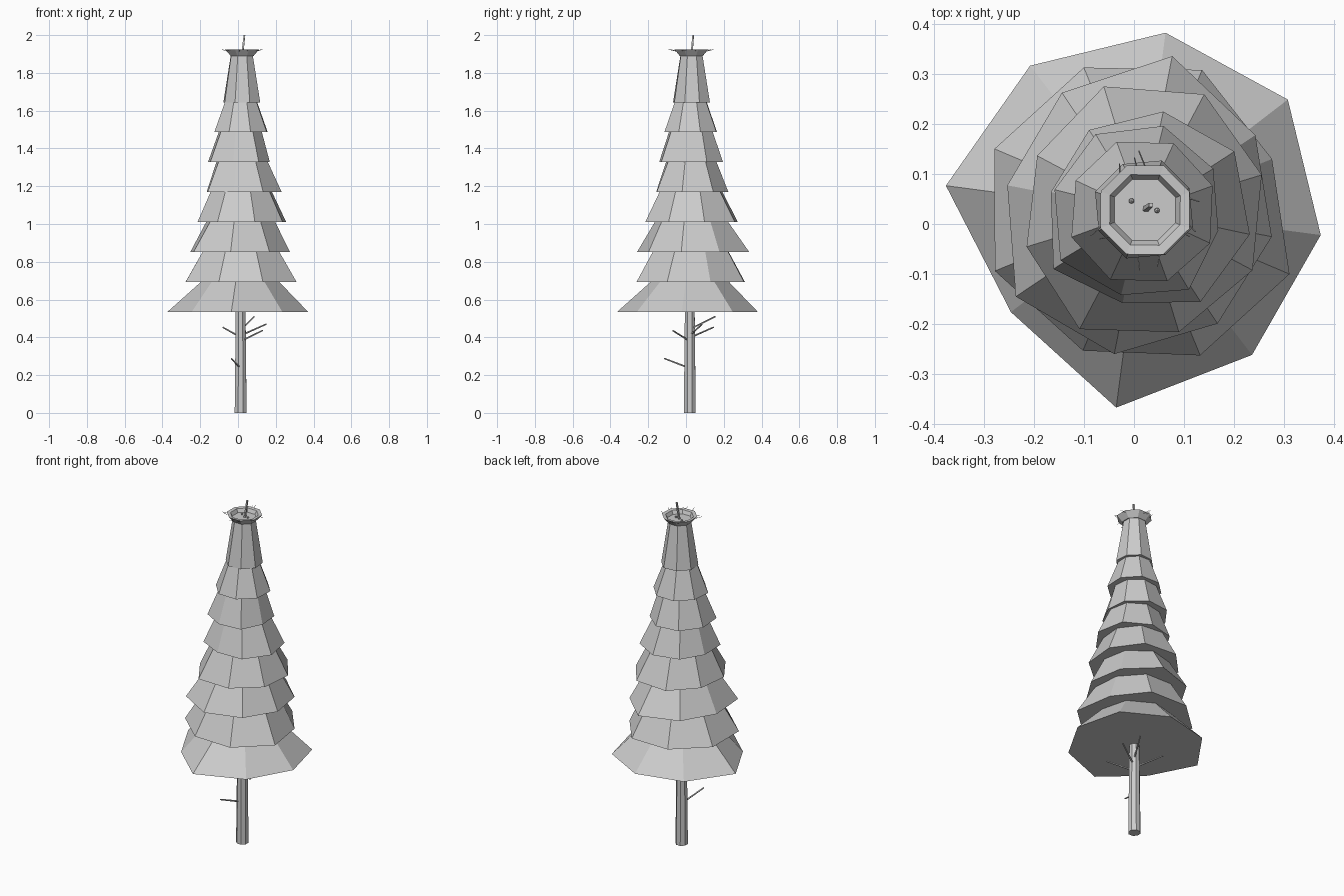
import bpy, bmesh, math, random
from mathutils import Vector

random.seed(4)
cube = bpy.data.objects.get("Cube")
if cube:
    bpy.data.objects.remove(cube, do_unlink=True)

grey = bpy.data.materials.new("plain_grey")
grey.use_nodes = True
grey.diffuse_color = (0.6, 0.6, 0.6, 1)
grey.node_tree.nodes["Principled BSDF"].inputs["Base Color"].default_value = (0.6, 0.6, 0.6, 1)


def finish(name, bm):
    """Turn a bmesh into a flat shaded grey object."""
    bmesh.ops.recalc_face_normals(bm, faces=bm.faces[:])
    mesh = bpy.data.meshes.new(name)
    bm.to_mesh(mesh)
    bm.free()
    mesh.materials.append(grey)
    obj = bpy.data.objects.new(name, mesh)
    bpy.context.collection.objects.link(obj)
    return obj


def ring(bm, centre, z, radii, phase):
    step = math.tau / len(radii)
    start = math.radians(phase)
    return [bm.verts.new((centre[0] + r * math.cos(start + i * step),
                          centre[1] + r * math.sin(start + i * step), z))
            for i, r in enumerate(radii)]


def loft(name, rings_spec, centre, phase):
    """Join stacked rings (height, radii) and close both ends."""
    bm = bmesh.new()
    rings = [ring(bm, centre, z, radii, phase) for z, radii in rings_spec]
    for a, b in zip(rings, rings[1:]):
        for i in range(len(a)):
            j = (i + 1) % len(a)
            bm.faces.new((a[i], a[j], b[j], b[i]))
    bm.faces.new(rings[0])
    bm.faces.new(rings[-1])
    return finish(name, bm)


def stick(name, start, end, radius, sides=5):
    """Thin straight rod between two points."""
    start, end = Vector(start), Vector(end)
    bm = bmesh.new()
    bmesh.ops.create_cone(bm, cap_ends=True, segments=sides, radius1=radius,
                          radius2=radius * 0.8, depth=(end - start).length)
    turn = (end - start).to_track_quat("Z", "Y").to_matrix()
    bmesh.ops.rotate(bm, matrix=turn, verts=bm.verts[:])
    bmesh.ops.translate(bm, vec=(start + end) / 2, verts=bm.verts[:])
    return finish(name, bm)


# Trunk
loft("trunk", [(0, [0.034] * 8), (1.8, [0.014] * 8)], (0.014, 0.02), 22)

# Foliage tiers: phase, top scale, ragged hem radii
tiers = [
    (-7.5, 0.56, (.36, .367, .36, .367, .395, .33, .395, .361)),
    (-23, 0.70, (.32, .28, .307, .31, .32, .317, .302, .31)),
    (-11, 0.67, (.264, .273, .316, .286, .274, .304, .29, .27)),
    (-28, 0.68, (.25, .25, .265, .261, .237, .241, .266, .252)),
    (-12, 0.68, (.22, .22, .204, .194, .186, .211, .187, .215)),
    (-14, 0.68, (.157, .166, .176, .18, .18, .19, .172, .182)),
    (-25, 0.60, (.15, .15, .15, .148, .146, .15, .15, .148)),
]
height = 0.159
for n, (phase, scale, hem) in enumerate(tiers):
    z = 0.533 + n * height
    average = sum(hem) / len(hem)
    top = [scale * (r + average) / 2 for r in hem]
    loft(f"foliage_tier_{n + 1}", [(z, hem), (z + height + 0.002, top)],
         (0.016, 0.025), phase)

# Tall crown
loft("crown", [(1.643, [0.104, 0.1] * 4), (1.893, [0.062] * 8)], (0.02, 0.029), -20)

# Nest bowl with a rim and a sunken floor
loft("nest", [(1.89, [0.066] * 8), (1.924, [0.096] * 8),
              (1.922, [0.076] * 8), (1.902, [0.066] * 8)], (0.022, 0.028), 22)

# Twigs poking out of the nest
for n in range(10):
    a = math.tau * n / 10 + random.uniform(-0.25, 0.25)
    b = a + random.uniform(-0.35, 0.35)
    reach = random.uniform(0.1, 0.125)
    stick(f"nest_twig_{n + 1}",
          (0.022 + 0.07 * math.cos(a), 0.028 + 0.07 * math.sin(a), 1.912),
          (0.022 + reach * math.cos(b), 0.028 + reach * math.sin(b), 1.924), 0.0015, 4)

# Eggs
for n, (x, y) in enumerate([(-0.005, 0.046), (0.046, 0.027)]):
    bm = bmesh.new()
    bmesh.ops.create_icosphere(bm, subdivisions=1, radius=0.006)
    bmesh.ops.translate(bm, vec=(x, y, 1.907), verts=bm.verts[:])
    finish(f"egg_{n + 1}", bm)

# Broken tip above the nest
stick("trunk_tip", (0.022, 0.029, 1.89), (0.034, 0.038, 2.0), 0.007, 4)

# Dead branches on the bare trunk
branches = [
    ((0.01, 0.01, 0.24), (-0.035, -0.115, 0.288)),
    ((0.02, 0.025, 0.445), (0.085, 0.155, 0.51)),
    ((0.015, 0.02, 0.41), (0.15, 0.085, 0.47)),
    ((0.015, 0.02, 0.38), (0.13, -0.07, 0.436)),
    ((0.015, 0.025, 0.4), (-0.08, 0.145, 0.453)),
]
for n, (start, end) in enumerate(branches):
    stick(f"dead_branch_{n + 1}", start, end, 0.005)
